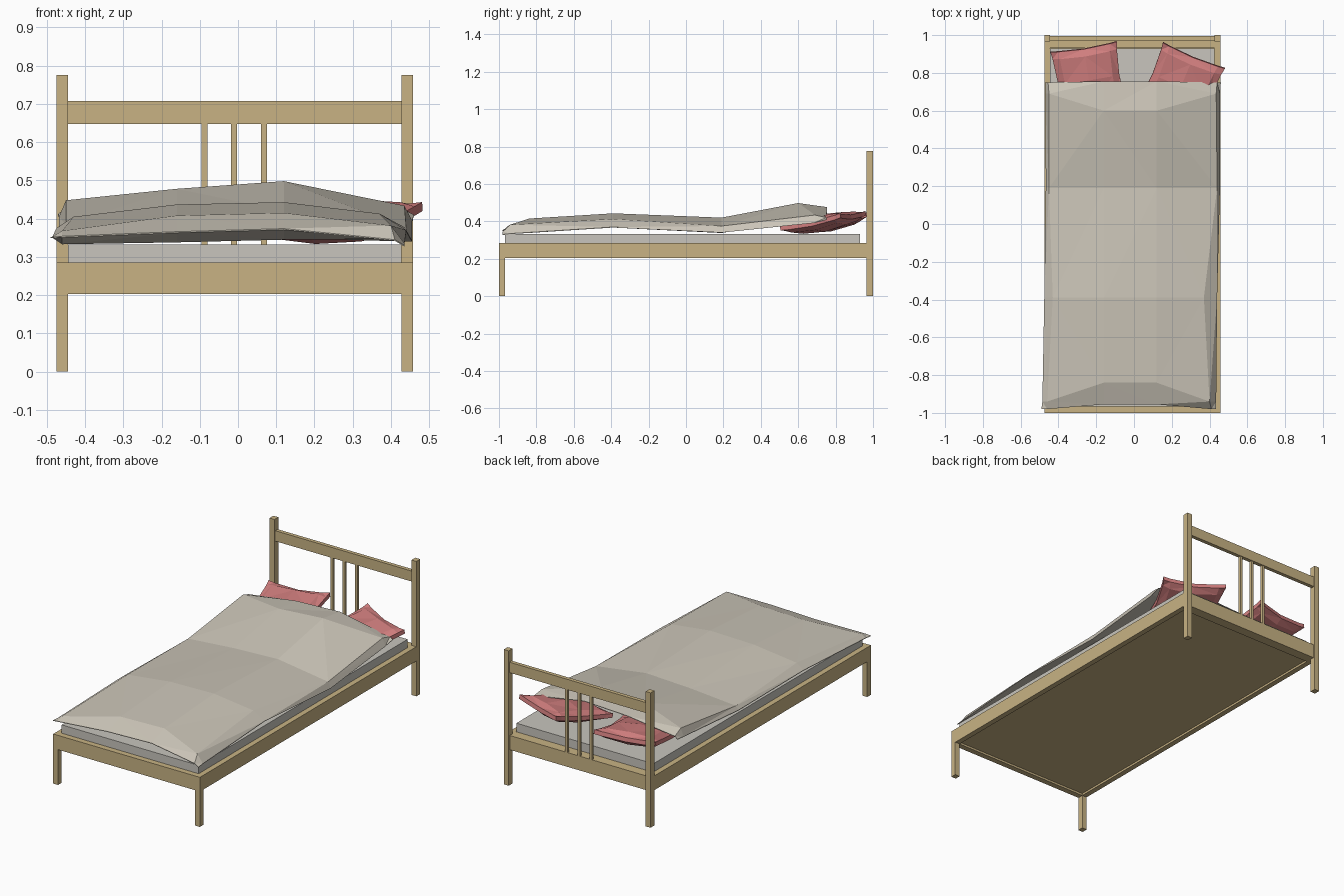
import bpy
import bmesh
from math import radians
from mathutils import Matrix, Vector

if "Cube" in bpy.data.objects:
    bpy.data.objects.remove(bpy.data.objects["Cube"], do_unlink=True)


def material(name, r, g, b):
    mat = bpy.data.materials.new(name)
    mat.use_nodes = True
    mat.diffuse_color = (r, g, b, 1)
    mat.node_tree.nodes["Principled BSDF"].inputs["Base Color"].default_value = (r, g, b, 1)
    return mat


wood = material("tan wood", 0.58, 0.45, 0.23)
linen = material("cream blanket", 0.60, 0.56, 0.48)
ticking = material("grey white mattress", 0.58, 0.56, 0.51)
rose = material("rose pillow", 0.64, 0.21, 0.21)


def add_object(name, bm, mat):
    bmesh.ops.recalc_face_normals(bm, faces=bm.faces)
    mesh = bpy.data.meshes.new(name)
    bm.to_mesh(mesh)
    bm.free()
    mesh.materials.append(mat)
    obj = bpy.data.objects.new(name, mesh)
    bpy.context.scene.collection.objects.link(obj)
    return obj


def box(name, xs, ys, zs, mat):
    """Box spanning the given (low, high) ranges."""
    low, high = (Vector(corner) for corner in zip(xs, ys, zs))
    size = Matrix.Diagonal(high - low).to_4x4()
    bm = bmesh.new()
    bmesh.ops.create_cube(bm, size=1, matrix=Matrix.Translation((low + high) / 2) @ size)
    return add_object(name, bm, mat)


def shell(name, top, bottom, mat):
    """Closed soft body from matching grids of top and bottom points."""
    bm = bmesh.new()
    a, b = ([[bm.verts.new(p) for p in row] for row in grid] for grid in (top, bottom))
    rows, cols = len(a), len(a[0])
    for grid in (a, b):
        for i in range(rows - 1):
            for j in range(cols - 1):
                bm.faces.new((grid[i][j], grid[i][j + 1], grid[i + 1][j + 1], grid[i + 1][j]))
    # walls around the border
    border = [(0, j) for j in range(cols - 1)]
    border += [(i, cols - 1) for i in range(rows - 1)]
    border += [(rows - 1, j) for j in range(cols - 1, 0, -1)]
    border += [(i, 0) for i in range(rows - 1, 0, -1)]
    for (i, j), (k, m) in zip(border, border[1:] + border[:1]):
        bm.faces.new((a[i][j], a[k][m], b[k][m], b[i][j]))
    bmesh.ops.triangulate(bm, faces=bm.faces)
    return add_object(name, bm, mat)


# Bed frame limits
left, right, post = -0.475, 0.458, 0.031
inner = (left + post, right - post)
sides = {"right": (left, inner[0]), "left": (inner[1], right)}
rail_z = (0.203, 0.285)

# Posts, legs and side rails
for side, xs in sides.items():
    box(side + "_front_leg", xs, (-1, -0.967), (0, rail_z[0]), wood)
    box(side + "_headboard_post", xs, (0.965, 1), (0, 0.775), wood)
    box(side + "_side_rail", xs, (-1, 0.965), rail_z, wood)

# Cross rails, base and headboard
box("front_rail", inner, (-1, -0.967), rail_z, wood)
box("rear_rail", inner, (0.933, 0.99), rail_z, wood)
box("base_panel", inner, (-0.967, 0.933), (0.215, 0.23), wood)
box("headboard_rail", inner, (0.972, 0.994), (0.648, 0.708), wood)
for n, x in enumerate((-0.088, -0.01, 0.068)):
    box(f"headboard_slat_{n + 1}", (x - 0.008, x + 0.008), (0.975, 0.99),
        (rail_z[1], 0.648), wood)

box("mattress", inner, (-0.967, 0.93), (0.23, 0.333), ticking)

# Blanket rows: y at the sides, y in the middle, then (x, z) of the
# hem and shoulder on one side, two crown heights, shoulder and hem
blanket_rows = [
    (-0.98, -0.955, (-0.49, 0.352), (-0.46, 0.354), 0.366, 0.374, (0.41, 0.345), (0.435, 0.33)),
    (-0.94, -0.84, (-0.485, 0.353), (-0.46, 0.368), 0.408, 0.415, (0.4, 0.382), (0.435, 0.335)),
    (-0.39, -0.39, (-0.475, 0.375), (-0.43, 0.405), 0.437, 0.443, (0.37, 0.413), (0.44, 0.37)),
    (0.19, 0.19, (-0.467, 0.365), (-0.45, 0.385), 0.408, 0.42, (0.44, 0.375), (0.455, 0.343)),
    (0.69, 0.6, (-0.468, 0.405), (-0.45, 0.448), 0.478, 0.498, (0.435, 0.434), (0.455, 0.395)),
    (0.75, 0.755, (-0.47, 0.412), (-0.455, 0.425), 0.464, 0.476, (0.44, 0.42), (0.46, 0.41)),
]
top, under = [], []
for n, (y_side, y_mid, hem_a, edge_a, z_a, z_b, edge_b, hem_b) in enumerate(blanket_rows):
    section = [hem_a, edge_a, (-0.16, z_a), (0.12, z_b), edge_b, hem_b]
    ys = [y_side, y_side, y_mid, y_mid, y_side, y_side]
    end_row = n in (0, len(blanket_rows) - 1)
    thickness = [0.003] * 6 if end_row else [0.003, 0.035, 0.07, 0.07, 0.035, 0.003]
    top.append([(x, y, z) for (x, z), y in zip(section, ys)])
    under.append([(x, y, max(z - t, 0.327)) for (x, y, z), t in zip(top[-1], thickness)])
shell("blanket", top, under, linen)


def pillow(name, center, turn, tilt, roll):
    """Square cushion with drawn-out corners."""
    place = (Matrix.Translation(center) @ Matrix.Rotation(radians(turn), 4, "Z")
             @ Matrix.Rotation(radians(tilt), 4, "X") @ Matrix.Rotation(radians(roll), 4, "Y"))
    steps = (-1, -0.78, 0, 0.78, 1)
    grids = []
    for sign in (1, -1):
        grid = []
        for v in steps:
            row = []
            for u in steps:
                x = 0.178 * u * (0.92 + 0.08 * v * v)
                y = 0.178 * v * (0.92 + 0.08 * u * u)
                puff = 0.012 + 0.036 * ((1 - u * u) * (1 - v * v)) ** 0.5
                lift = 0.012 * u * u * v * v
                row.append(place @ Vector((x, y, sign * puff + lift)))
            grid.append(row)
        grids.append(grid)
    shell(name, grids[0], grids[1], rose)


pillow("right_pillow", (-0.24, 0.768, 0.394), 9, 10, 0)
pillow("left_pillow", (0.25, 0.735, 0.392), -23, 11, 2)
